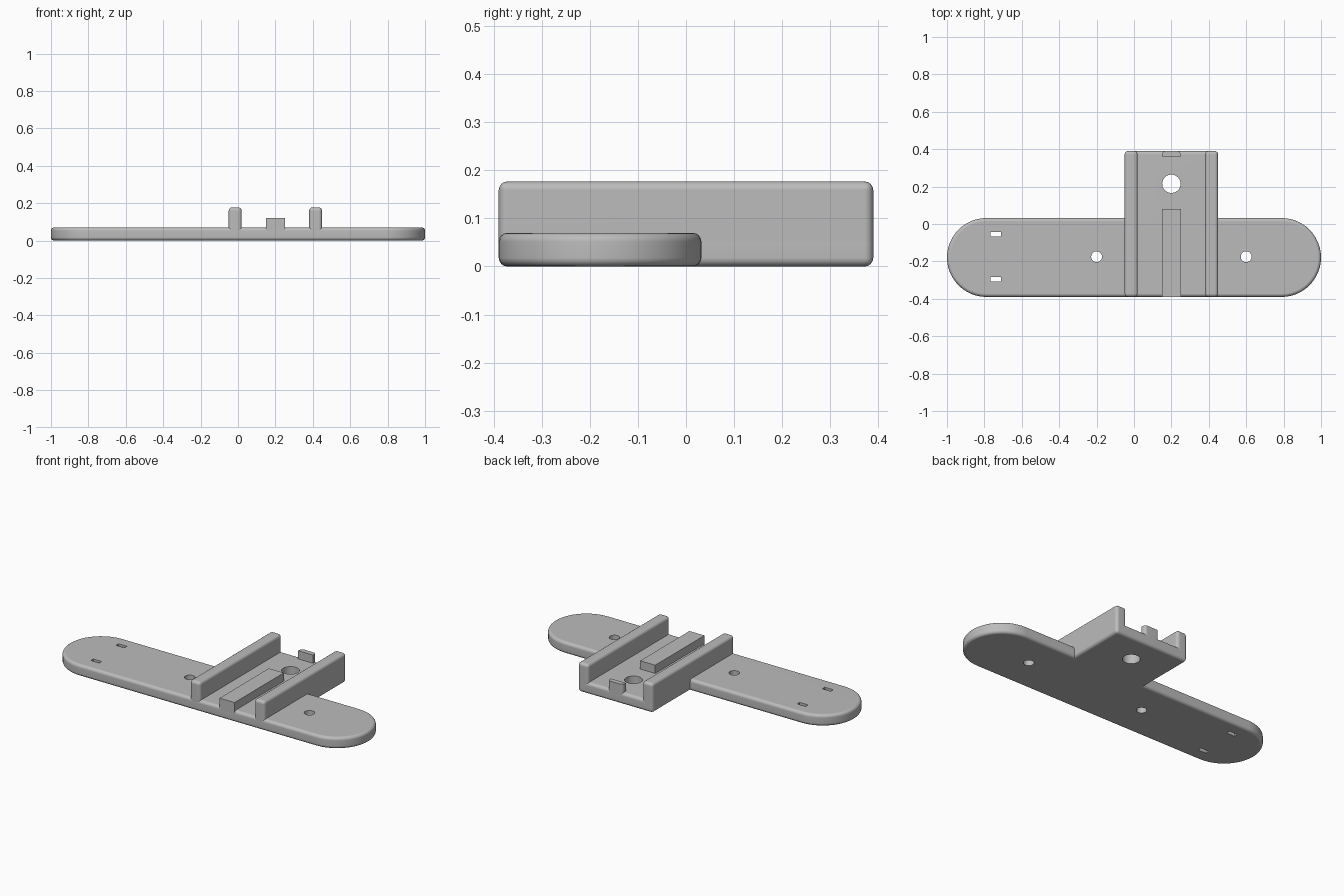
import bpy, bmesh, math
from mathutils import Matrix

old = bpy.data.objects.get("Cube")
if old:
    bpy.data.objects.remove(old, do_unlink=True)

grey = bpy.data.materials.new("plain grey")
grey.use_nodes = True
grey.diffuse_color = (0.5, 0.5, 0.5, 1)
grey.node_tree.nodes["Principled BSDF"].inputs["Base Color"].default_value = (0.5, 0.5, 0.5, 1)

FLOOR = 0.07      # top of the base plates
FRONT, BACK = -0.39, 0.39
ROUND = 0.018     # edge rounding


def make(name, bm):
    mesh = bpy.data.meshes.new(name)
    bmesh.ops.recalc_face_normals(bm, faces=bm.faces)
    bm.to_mesh(mesh)
    bm.free()
    mesh.materials.append(grey)
    ob = bpy.data.objects.new(name, mesh)
    bpy.context.collection.objects.link(ob)
    return ob


def prism(name, outline, z0, z1, pick=None):
    """Extrude an outline and round the edges chosen by pick."""
    bm = bmesh.new()
    base = bm.faces.new([bm.verts.new((x, y, z0)) for x, y in outline])
    top = bmesh.ops.extrude_face_region(bm, geom=[base])["geom"]
    for v in top:
        if isinstance(v, bmesh.types.BMVert):
            v.co.z = z1
    bmesh.ops.recalc_face_normals(bm, faces=bm.faces)
    if pick:
        bmesh.ops.bevel(bm, geom=[e for e in bm.edges if pick(e)], offset=ROUND,
                        segments=4, profile=0.5, affect='EDGES')
    return make(name, bm)


def rect(x0, x1, y0, y1):
    return [(x0, y0), (x1, y0), (x1, y1), (x0, y1)]


def is_vertical(e):
    return abs(e.verts[0].co.z - e.verts[1].co.z) > 0.001


def all_edges(e):
    return True


def hole(x, y, r):
    bm = bmesh.new()
    bmesh.ops.create_cone(bm, cap_ends=True, segments=40, radius1=r, radius2=r, depth=1,
                          matrix=Matrix.Translation((x, y, 0)))
    return make("hole_cutter", bm)


def slot(x, y):
    return prism("slot_cutter", rect(x - 0.028, x + 0.028, y - 0.012, y + 0.012), -0.5, 0.5)


def cut(ob, cutters):
    bpy.context.view_layer.objects.active = ob
    for c in cutters:
        mod = ob.modifiers.new("cut", 'BOOLEAN')
        mod.operation, mod.solver, mod.object = 'DIFFERENCE', 'EXACT', c
        bpy.ops.object.modifier_apply(modifier=mod.name)
        bpy.data.objects.remove(c, do_unlink=True)


def smooth(ob):
    bpy.ops.object.select_all(action='DESELECT')
    ob.select_set(True)
    bpy.context.view_layer.objects.active = ob
    bpy.ops.object.shade_smooth_by_angle(angle=math.radians(35))
    mod = ob.modifiers.new("flat faces", 'WEIGHTED_NORMAL')
    mod.keep_sharp = True


# Long plate with semicircular ends
r = 0.211
cy = FRONT + r
outline = []
for side in (1, -1):
    for i in range(25):
        a = -math.pi / 2 + math.pi * i / 24
        outline.append((side * (1 - r + r * math.cos(a)), cy + side * r * math.sin(a)))
plate = prism("long_plate", outline, 0, FLOOR, lambda e: not is_vertical(e))
cut(plate, [hole(-0.2, -0.175, 0.029), hole(0.6, -0.175, 0.029),
            slot(-0.74, -0.055), slot(-0.74, -0.295)])

# Cross plate with the large hole
cross = prism("cross_plate", rect(-0.05, 0.45, FRONT, BACK), 0, FLOOR, all_edges)
cut(cross, [hole(0.2, 0.215, 0.049)])

# Side rails
rails = [prism(name, rect(x, x + 0.07, FRONT, BACK), 0, 0.177, all_edges)
         for name, x in (("right_rail", -0.05), ("left_rail", 0.38))]

# Centre rib and rear stop
rib = prism("centre_rib", rect(0.15, 0.25, FRONT, 0.08), 0.04, 0.12)
stop = prism("rear_stop", rect(0.15, 0.25, 0.36, BACK), 0.04, 0.12,
             lambda e: is_vertical(e) and e.verts[0].co.y > 0.38)

for ob in [plate, cross, rib, stop] + rails:
    smooth(ob)
